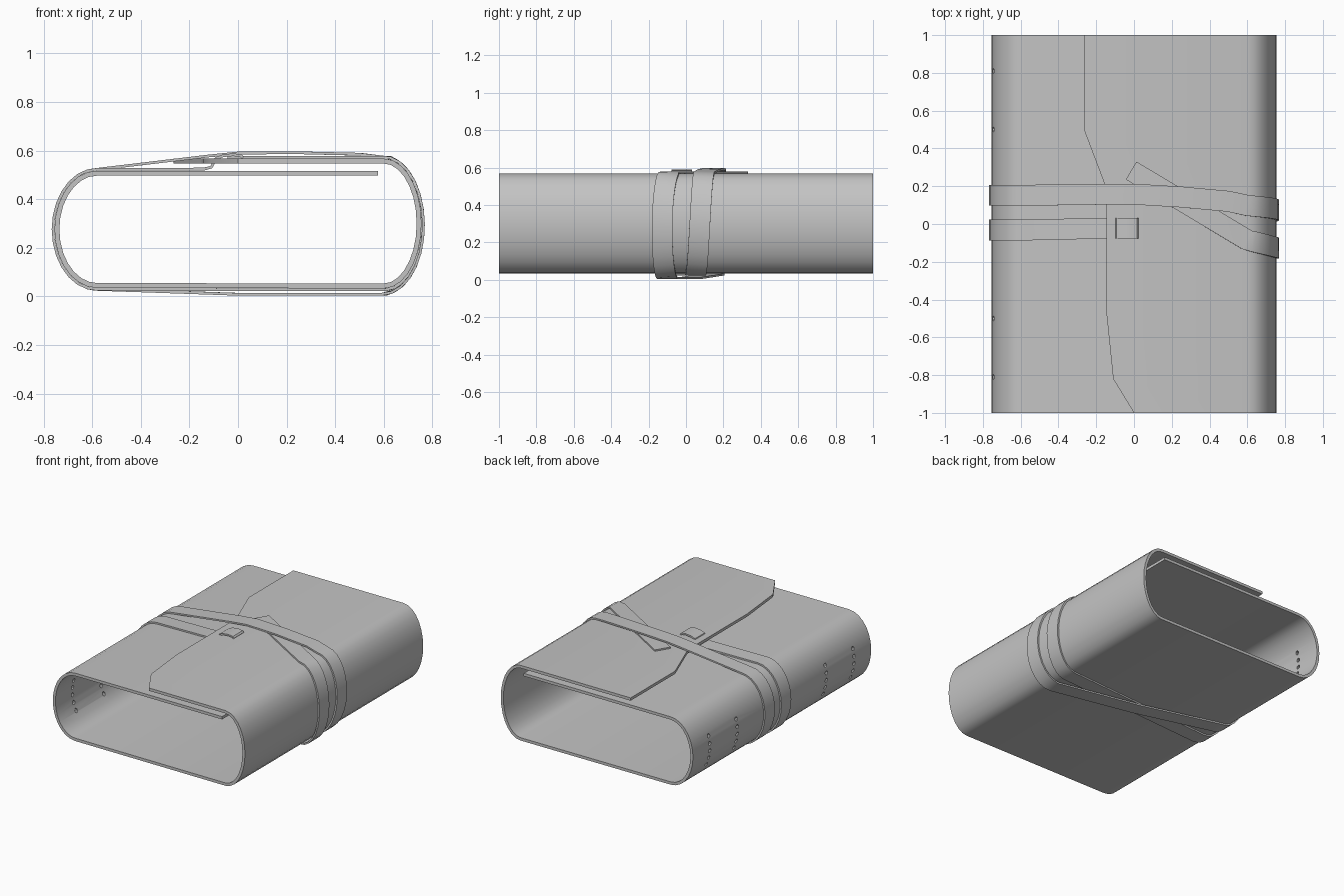
import bpy, bmesh, math
from mathutils import Vector, Matrix

if "Cube" in bpy.data.objects:
    bpy.data.objects.remove(bpy.data.objects["Cube"])

leather = bpy.data.materials.new("grey leather")
leather.diffuse_color = (0.55, 0.55, 0.55, 1)
leather.use_nodes = True
leather.node_tree.nodes["Principled BSDF"].inputs["Base Color"].default_value = leather.diffuse_color


def grid_object(name, rows, thickness):
    """Sheet through rows of points, thickened evenly about its middle."""
    bm = bmesh.new()
    vs = [[bm.verts.new(p) for p in r] for r in rows]
    for a, b in zip(vs, vs[1:]):
        for i in range(len(a) - 1):
            bm.faces.new((a[i], a[i + 1], b[i + 1], b[i]))
    me = bpy.data.meshes.new(name)
    bm.to_mesh(me)
    bm.free()
    ob = bpy.data.objects.new(name, me)
    bpy.context.collection.objects.link(ob)
    me.materials.append(leather)
    m = ob.modifiers.new("thickness", "SOLIDIFY")
    m.thickness, m.offset, m.use_even_offset = thickness, 0, True
    return ob


def finish(ob):
    """Apply modifiers and smooth the rounded parts."""
    bpy.ops.object.select_all(action="DESELECT")
    ob.select_set(True)
    bpy.context.view_layer.objects.active = ob
    for m in list(ob.modifiers):
        bpy.ops.object.modifier_apply(modifier=m.name)
    bpy.ops.object.shade_smooth_by_angle(angle=math.radians(35))


N = 14


def left_arc(t, off):
    """Outer left bend, top (t=0) to bottom (t=1)."""
    a = math.pi * (0.5 + t)
    return (-0.58 + (0.175 + off) * math.cos(a), 0.276 + (0.241 + off) * math.sin(a))


def right_arc(t, off):
    """Outer right bend, bottom (t=0) to top (t=1)."""
    a = math.pi * (t - 0.5)
    return (0.60 + (0.155 + off) * math.cos(a), 0.30 + (0.267 + off) * math.sin(a))


# Cover: inner leaf, left bend, base, right bend, shaped front flap
T = 0.02
steps = [i / N for i in range(N + 1)]
profile = [(0.575, 0.517 - T / 2)]
profile += [left_arc(t, -T / 2) for t in steps]
profile += [right_arc(t, -T / 2) for t in steps]
flap_edge = [(-1, 0.0), (-0.82, -0.11), (-0.48, -0.145), (0.1, -0.145),
             (0.21, -0.155), (0.5, -0.265), (1, -0.265)]
rows = [[(x, y, z) for x, z in profile] + [(edge, y, 0.567 - T / 2)]
        for y, edge in flap_edge]
cover = grid_object("cover", rows, T)

# Binding holes through the left bend
bm = bmesh.new()
for y in (-0.81, -0.5, 0.5, 0.81):
    for i in range(5):
        mat = (Matrix.Translation((-0.73, y, 0.25 + (i - 2) * 0.052))
               @ Matrix.Rotation(math.pi / 2, 4, "Y"))
        bmesh.ops.create_cone(bm, cap_ends=True, segments=10, radius1=0.014,
                              radius2=0.014, depth=0.16, matrix=mat)
me = bpy.data.meshes.new("hole_cutter")
bm.to_mesh(me)
bm.free()
cutter = bpy.data.objects.new("hole_cutter", me)
bpy.context.collection.objects.link(cutter)
cutter.hide_render = True
cut = cover.modifiers.new("holes", "BOOLEAN")
cut.operation, cut.object, cut.solver = "DIFFERENCE", cutter, "EXACT"
finish(cover)
bpy.data.objects.remove(cutter)

# Strap: one long band, folded through the flap and wound twice round
G = 0.006


def bend(arc, y0, y1, off0=G, off1=G, bulge=0.0):
    pts = []
    for t in steps:
        x, z = arc(t, off1 + (off0 - off1) * (1 - t) ** 3)
        pts.append((x, y0 + (y1 - y0) * t + bulge * math.sin(math.pi * t), z))
    return pts


path = [(0.02, -0.022, 0.57), (0.012, -0.022, 0.579), (-0.02, -0.022, 0.583),
        (-0.06, -0.022, 0.579), (-0.09, -0.022, 0.568), (-0.11, -0.022, 0.532),
        (-0.14, -0.022, 0.524)]
path += bend(left_arc, -0.032, -0.032)
path += bend(right_arc, 0.05, 0.098)
path += [(0.5, 0.12, 0.585), (0.25, 0.143, 0.591), (0.0, 0.158, 0.59),
         (-0.12, 0.158, 0.578)]
path += bend(left_arc, 0.152, 0.152)
path += [(0.0, 0.025, 0.009)]
path += bend(right_arc, -0.1, -0.085, 0.024, G, -0.035)
path += [(-0.015, 0.283, 0.572)]

pts = [Vector(p) for p in path]
W = 0.11
rows = []
for i, p in enumerate(pts):
    tan = (pts[min(i + 1, len(pts) - 1)] - pts[max(i - 1, 0)]).normalized()
    side = Vector((0, 1, 0))
    side = (side - tan * side.dot(tan)).normalized() * W / 2
    rows.append([p - side, p + side])
strap = grid_object("wrap_strap", rows, 0.011)
finish(strap)
